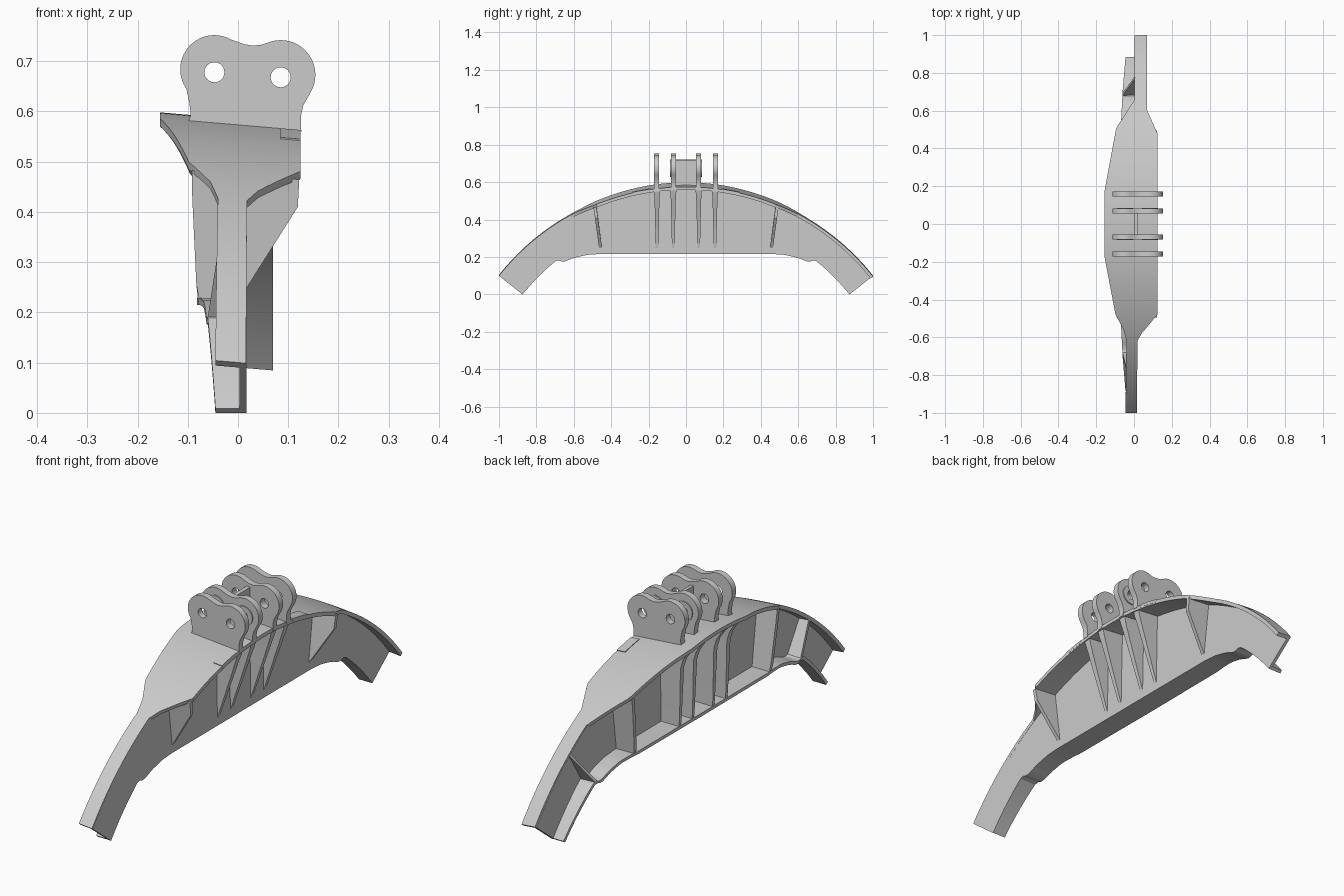
import bpy, bmesh
from math import sqrt, sin, cos, radians, pi

if "Cube" in bpy.data.objects:
    bpy.data.objects.remove(bpy.data.objects["Cube"])

R, R_IN, CZ, SHEAR = 1.274, 1.112, -0.689, 0.085


def lerp(table, v):
    for (a, p), (b, q) in zip(table, table[1:]):
        if v <= b:
            return p + (q - p) * max(0, (v - a)) / (b - a)
    return table[-1][1]


def loft(name, rings, shear=True):
    """Solid through a list of four-point rings."""
    bm = bmesh.new()
    vs = [[bm.verts.new((x, y, z - (SHEAR * x if shear else 0))) for x, y, z in r] for r in rings]
    for a, b in zip(vs, vs[1:]):
        for i in range(4):
            bm.faces.new((a[i], a[(i + 1) % 4], b[(i + 1) % 4], b[i]))
    bm.faces.new(vs[0])
    bm.faces.new(vs[-1])
    bmesh.ops.recalc_face_normals(bm, faces=bm.faces)
    me = bpy.data.meshes.new(name)
    bm.to_mesh(me)
    bm.free()
    ob = bpy.data.objects.new(name, me)
    bpy.context.collection.objects.link(ob)
    bpy.ops.object.select_all(action='DESELECT')
    ob.select_set(True)
    bpy.context.view_layer.objects.active = ob
    bpy.ops.object.shade_smooth_by_angle(angle=radians(20))
    return ob


def outer(y, d=0):
    """Point on the top arc above station y, moved radially by d."""
    k = (R + d) / R
    return y * k, CZ + sqrt(R * R - y * y) * k


BOTTOM = [(0, .215), (.47, .215), (.53, .211), (.6, .195), (.655, .173), (.69, .184)]


def inner(y, d=0):
    """Point on the lower edge belonging to station y."""
    yi = y * R_IN / R
    z = lerp(BOTTOM, abs(yi)) if abs(yi) < .69 else CZ + sqrt(R_IN ** 2 - yi * yi)
    return yi + d * y / R, z + d * sqrt(1 - (y / R) ** 2)


def strip(name, ys, left, right, lo, hi, shear=True):
    rings = []
    for y in ys:
        (y0, z0), (y1, z1) = lo(y), hi(y)
        a, b = left(y), right(y)
        rings.append([(a, y1, z1), (b, y1, z1), (b, y0, z0), (a, y0, z0)])
    return loft(name, rings, shear)


half = [i / 50 for i in range(1, 51)]
stations = [-y for y in reversed(half)] + [0] + half

# top flange, whose two ends sit on opposite sides of the web
LEFT = [(-1, -.045), (-.62, -.04), (-.56, -.055), (-.48, -.098), (-.18, -.155),
        (.18, -.155), (.51, -.094), (.66, .005), (1, .007)]
RIGHT = [(-1, .016), (-.62, .018), (-.58, .04), (-.48, .124), (.48, .124), (.6, .07), (1, .07)]
strip("top_flange", stations, lambda y: lerp(LEFT, y), lambda y: lerp(RIGHT, y),
      lambda y: outer(y, -.016), outer)

# web and bottom flange
strip("web", stations, lambda y: .003, lambda y: .017, lambda y: inner(y, .002),
      lambda y: outer(y, -.004))
LOW = [(0, -.082), (.5, -.08), (.62, -.068), (.8, -.06), (1, -.045)]
strip("bottom_flange", stations, lambda y: lerp(LOW, abs(y)), lambda y: .017,
      inner, lambda y: inner(y, .014), False)

# small pads on the flange
for s in (-1, 1):
    strip("flange_pad", [s * v for v in (.19, .22, .25, .285)], lambda y: .085, lambda y: .1245,
          lambda y: outer(y, -.01), lambda y: outer(y, .003))


def rib(name, levels):
    loft(name, [[(a, y - t, z), (b, y - t, z), (b, y + t, z), (a, y + t, z)]
                for z, a, b, y, t in levels])


for s in (-1, 1):
    # tapered ribs under the lugs
    for y in (.155, .068):
        rib("lug_rib", [(.567, -.15, .12, s * y, .017), (.545, -.128, .115, s * y, .015),
                        (.51, -.104, .103, s * y, .013), (.47, -.091, .09, s * y, .012),
                        (.25, -.083, .017, s * y, .007), (.22, -.08, .015, s * y, .007)])
    # outer gussets
    rib("gusset", [(.475, -.092, .122, s * .487, .008), (.42, -.091, .119, s * .479, .008),
                   (.25, -.083, .017, s * .457, .008), (.222, -.078, .015, s * .453, .008)])
    # radial walls where the arms begin
    top = -.04 if s < 0 else .002
    (y1, z1), (y0, z0) = outer(s * .775, -.005), inner(s * .785, .005)
    loft("arm_wall", [[(a, y - .007, z), (.01, y - .007, z), (.01, y + .007, z), (a, y + .007, z)]
                      for a, y, z in ((top, y1, z1), (-.06, y0, z0))])


def arc(cx, cz, r, a0, a1, n=20):
    return [(cx + r * cos(radians(a0 + (a1 - a0) * i / n)),
             cz + r * sin(radians(a0 + (a1 - a0) * i / n))) for i in range(n + 1)]


def plate(name, loops, y, half_thick):
    """Flat plate in the xz plane; extra loops become holes."""
    cu = bpy.data.curves.new(name, 'CURVE')
    cu.dimensions = '2D'
    cu.fill_mode = 'BOTH'
    cu.extrude = half_thick
    for pts in loops:
        sp = cu.splines.new('POLY')
        sp.points.add(len(pts) - 1)
        for p, (x, z) in zip(sp.points, pts):
            p.co = (x, z, 0, 1)
        sp.use_cyclic_u = True
    ob = bpy.data.objects.new(name, cu)
    ob.location.y = y
    ob.rotation_euler.x = pi / 2
    bpy.context.collection.objects.link(ob)
    bpy.ops.object.select_all(action='DESELECT')
    ob.select_set(True)
    bpy.context.view_layer.objects.active = ob
    bpy.ops.object.convert(target='MESH')
    bpy.ops.object.shade_smooth_by_angle(angle=radians(30))


# twin-hole lugs, with bosses on the inner pair
outline = ([(-.1, .572), (.126, .56), (.125, .59), (.13, .612)]
           + arc(.085, .673, .069, -30, 110)
           + [(.047, .733), (.03, .731), (.012, .734)]
           + arc(-.047, .684, .068, 60, 215)
           + [(-.097, .618), (-.094, .595)])
holes = [arc(-.047, .678, .02, 0, 345, 23), arc(.085, .668, .02, 0, 345, 23)]
for s in (-1, 1):
    plate("outer_lug", [outline] + holes, s * .158, .0135)
    plate("inner_lug", [outline] + holes, s * .068, .0135)
    for (cx, cz), hole in zip(((-.047, .678), (.085, .668)), holes):
        plate("lug_boss", [arc(cx, cz, .042, 0, 348, 29), hole], s * .083, .003)

# cross wall joining the inner lugs
loft("lug_cross_wall", [[(.002, -.06, z), (.018, -.06, z), (.018, .06, z), (.002, .06, z)]
                        for z in (.57, .72)])
